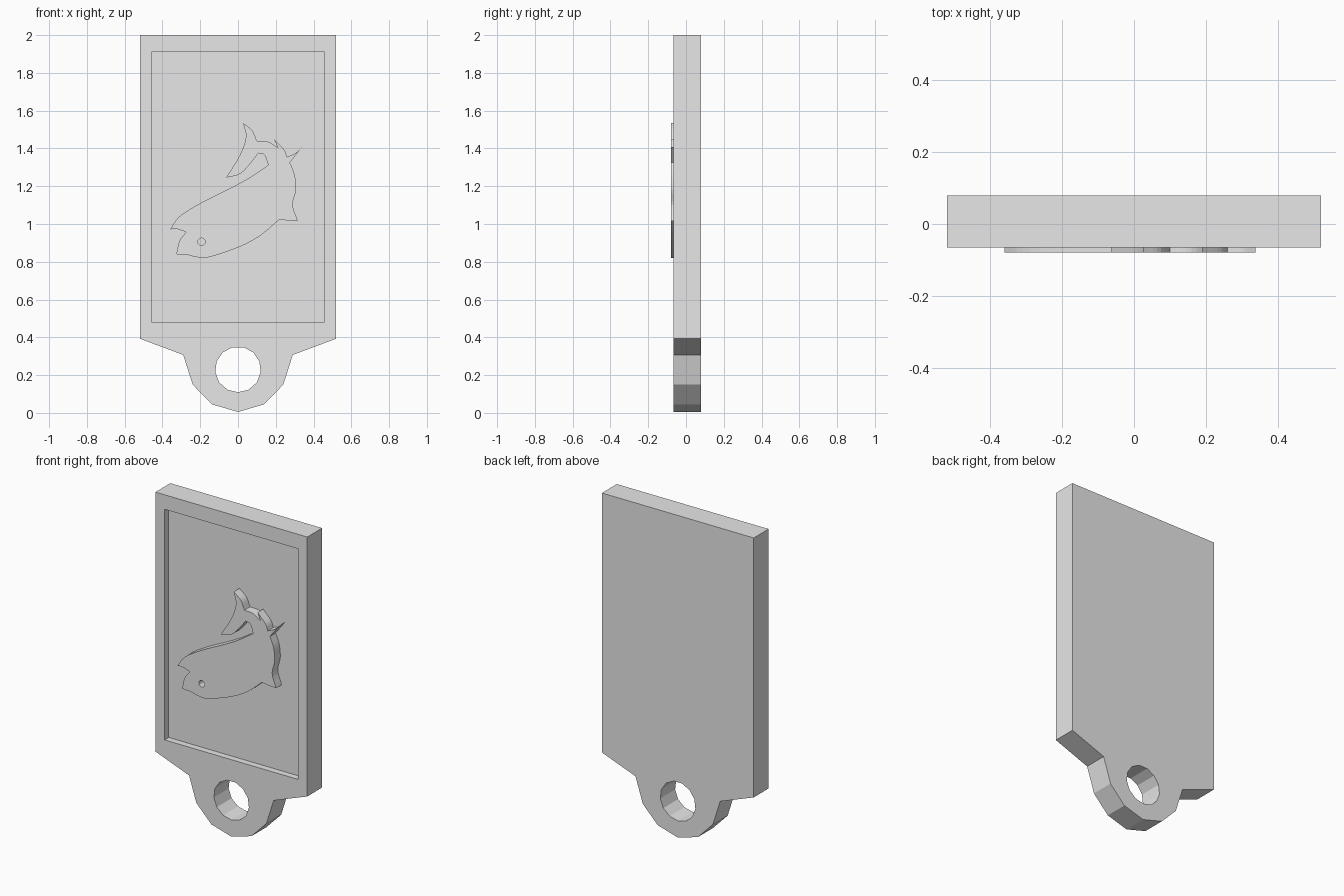
import bpy, bmesh, math
from mathutils import Vector

default = bpy.data.objects.get("Cube")
if default:
    bpy.data.objects.remove(default, do_unlink=True)

FRONT, BACK, FLOOR, FISH_FRONT = -0.065, 0.08, -0.025, -0.08

grey = bpy.data.materials.new("plain grey")
grey.use_nodes = True
grey.diffuse_color = (0.8, 0.8, 0.8, 1)
grey.node_tree.nodes["Principled BSDF"].inputs["Base Color"].default_value = (0.8, 0.8, 0.8, 1)


def prism(name, outline, y_front, y_back):
    """Extrude an x/z outline along y."""
    bm = bmesh.new()
    face = bm.faces.new([bm.verts.new((x, y_front, z)) for x, z in outline])
    grown = bmesh.ops.extrude_face_region(bm, geom=[face], use_keep_orig=True)
    moved = [v for v in grown["geom"] if isinstance(v, bmesh.types.BMVert)]
    bmesh.ops.translate(bm, verts=moved, vec=(0, y_back - y_front, 0))
    bmesh.ops.recalc_face_normals(bm, faces=bm.faces)
    mesh = bpy.data.meshes.new(name)
    bm.to_mesh(mesh)
    bm.free()
    mesh.materials.append(grey)
    obj = bpy.data.objects.new(name, mesh)
    bpy.context.collection.objects.link(obj)
    return obj


def circle(cx, cz, radius, sides):
    """Polygon with one corner pointing down."""
    turn = math.tau / sides
    return [(cx + radius * math.sin(i * turn), cz - radius * math.cos(i * turn))
            for i in range(sides)]


def carve(obj, cutters):
    """Cut the shapes out, bake the result and remove the cutters."""
    for cutter in cutters:
        cutter.hide_render = True
        mod = obj.modifiers.new("cut", "BOOLEAN")
        mod.operation = "DIFFERENCE"
        mod.solver = "EXACT"
        mod.object = cutter
    graph = bpy.context.evaluated_depsgraph_get()
    baked = bpy.data.meshes.new_from_object(obj.evaluated_get(graph))
    obj.modifiers.clear()
    obj.data = baked
    for cutter in cutters:
        bpy.data.objects.remove(cutter, do_unlink=True)


def smooth_stroke(points, steps=4):
    """Catmull-Rom curve through the points, leaving out the last one."""
    pts = [Vector(p) for p in points]
    pts = [2 * pts[0] - pts[1]] + pts + [2 * pts[-1] - pts[-2]]
    curve = []
    for a, b, c, d in zip(pts, pts[1:], pts[2:], pts[3:]):
        for i in range(steps):
            t = i / steps
            curve.append((b * 2 + (c - a) * t + (a * 2 - b * 5 + c * 4 - d) * t * t
                          + (b * 3 - a - c * 3 + d) * t ** 3) / 2)
    return curve


# Tag plate with the faceted hanging loop below
half = [(0, 0.005), (0.138, 0.045), (0.24, 0.15), (0.29, 0.307), (0.52, 0.393), (0.52, 2)]
outline = half + [(-x, z) for x, z in reversed(half[1:])]
plate = prism("tag_plate", outline, FRONT, BACK)
recess = prism("recess_cutter", [(-0.457, 0.482), (0.457, 0.482), (0.457, 1.91), (-0.457, 1.91)],
               FRONT - 0.1, FLOOR)
loop_hole = prism("loop_hole_cutter", circle(0, 0.23, 0.121, 13), FRONT - 0.1, BACK + 0.1)
carve(plate, [recess, loop_hole])

# Fish relief: smooth strokes that meet at sharp corners
nose, mouth, jaw = (-0.36, 0.97), (-0.275, 0.958), (-0.327, 0.84)
belly_end, fin_tip, tail_root = (0.22, 1.025), (0.317, 1.015), (0.275, 1.325)
tail_tip, tail_notch, spike = (0.338, 1.407), (0.26, 1.355), (0.19, 1.45)
spike_root, crest, back_fin = (0.212, 1.403), (0.1, 1.44), (0.027, 1.535)
low_tip, arch, back_start = (-0.063, 1.245), (0.108, 1.375), (0.16, 1.312)
strokes = [
    [nose, (-0.33, 0.975), mouth],
    [mouth, (-0.31, 0.91), jaw],
    [jaw, (-0.265, 0.836), (-0.22, 0.825), (-0.15, 0.825), (0.01, 0.88), (0.12, 0.94), belly_end],
    [belly_end, (0.265, 1.018), fin_tip],
    [fin_tip, (0.29, 1.1), (0.307, 1.18), (0.3, 1.26), tail_root],
    [tail_root, tail_tip],
    [tail_tip, (0.305, 1.375), tail_notch],
    [tail_notch, (0.243, 1.395), spike],
    [spike, spike_root],
    [spike_root, (0.16, 1.435), crest],
    [crest, (0.075, 1.495), back_fin],
    [back_fin, (0.042, 1.46), (0.01, 1.365), low_tip],
    [low_tip, (0.01, 1.265), (0.065, 1.32), arch],
    [arch, (0.14, 1.365), back_start],
    [back_start, (0.06, 1.245), (-0.04, 1.19), (-0.2, 1.11), (-0.31, 1.04), nose],
]
fish_outline = [p for stroke in strokes for p in smooth_stroke(stroke)]
fish = prism("fish_relief", fish_outline, FISH_FRONT, FLOOR + 0.005)

# Eye hole sunk to the recess floor
eye = prism("eye_cutter", circle(-0.193, 0.906, 0.02, 12), FISH_FRONT - 0.1, FLOOR)
carve(fish, [eye])
